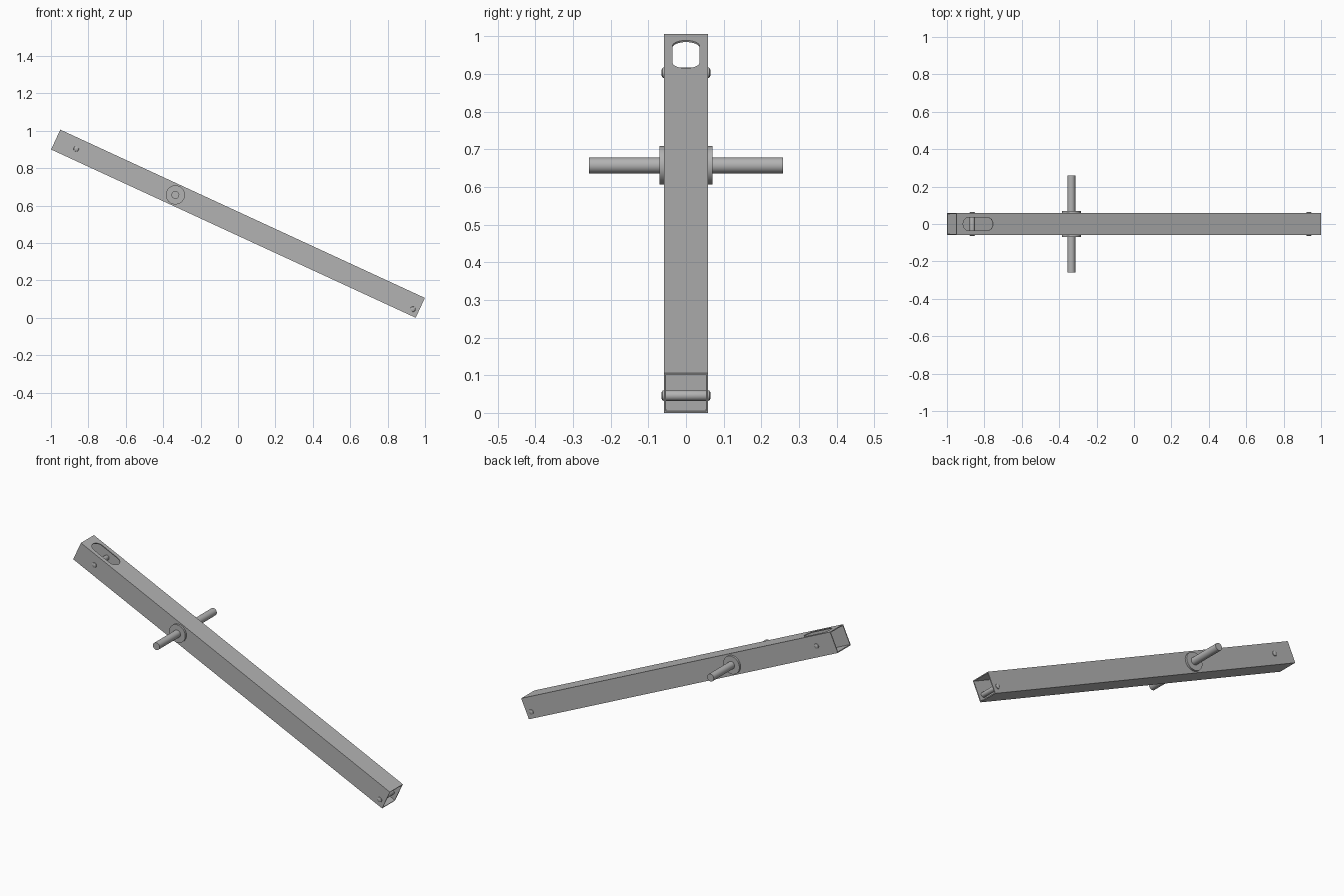
import bpy, bmesh, math
from mathutils import Matrix, Vector

old = bpy.data.objects.get("Cube")
if old:
    bpy.data.objects.remove(old, do_unlink=True)

steel = bpy.data.materials.new("grey steel")
steel.use_nodes = True
COLOUR = (0.45, 0.45, 0.45, 1)
steel.diffuse_color = COLOUR
steel.node_tree.nodes["Principled BSDF"].inputs["Base Color"].default_value = COLOUR

LENGTH, SIZE, WALL = 2.147, 0.117, 0.005
TILT = Matrix.Translation((0, 0, 0.503)) @ Matrix.Rotation(math.atan2(0.9, 1.95), 4, 'Y')


def make_object(name, bm):
    bmesh.ops.recalc_face_normals(bm, faces=bm.faces)
    mesh = bpy.data.meshes.new(name)
    bm.to_mesh(mesh)
    bm.free()
    mesh.materials.append(steel)
    obj = bpy.data.objects.new(name, mesh)
    bpy.context.collection.objects.link(obj)
    return obj


def extrude_outline(bm, points, offset):
    face = bm.faces.new([bm.verts.new(p) for p in points])
    result = bmesh.ops.extrude_face_region(bm, geom=[face])
    moved = [v for v in result["geom"] if isinstance(v, bmesh.types.BMVert)]
    bmesh.ops.translate(bm, verts=moved, vec=offset)


def turned_part(name, x, z, profile, sides=32):
    """Solid turned about the y axis from (radius, y) points."""
    bm = bmesh.new()
    rings = []
    for r, y in profile:
        angles = [2 * math.pi * i / sides for i in range(sides)]
        rings.append([bm.verts.new((x + r * math.cos(a), y, z + r * math.sin(a)))
                      for a in angles])
    for a, b in zip(rings, rings[1:]):
        for i in range(sides):
            j = (i + 1) % sides
            bm.faces.new((a[i], a[j], b[j], b[i]))
    bm.faces.new(rings[0])
    bm.faces.new(rings[-1])
    obj = make_object(name, bm)
    bpy.ops.object.select_all(action='DESELECT')
    obj.select_set(True)
    bpy.context.view_layer.objects.active = obj
    bpy.ops.object.shade_smooth_by_angle(angle=math.radians(35))
    return obj


# Open square tube
bm = bmesh.new()
loops = []
for end in (-LENGTH / 2, LENGTH / 2):
    for half in (SIZE / 2, SIZE / 2 - WALL):
        loops.append([bm.verts.new((end, sy * half, sz * half))
                      for sy, sz in ((-1, -1), (1, -1), (1, 1), (-1, 1))])
outer_a, inner_a, outer_b, inner_b = loops
for a, b in ((outer_a, outer_b), (outer_b, inner_b), (inner_b, inner_a), (inner_a, outer_a)):
    for i in range(4):
        j = (i + 1) % 4
        bm.faces.new((a[i], a[j], b[j], b[i]))
tube = make_object("square_tube", bm)

# Rounded slot through the top wall
slot_centre = TILT.inverted() @ Vector((-0.835, 0, 0.949))
bm = bmesh.new()
radius, straight = 0.036, 0.052
outline = []
for side in (1, -1):
    for i in range(17):
        a = math.pi * (i / 16 - 0.5)
        outline.append((slot_centre.x + side * (straight + radius * math.cos(a)),
                        side * radius * math.sin(a), 0.03))
extrude_outline(bm, outline, (0, 0, 0.06))
cutter = make_object("slot_cutter", bm)
cutter.hide_render = True
cut = tube.modifiers.new("slot", 'BOOLEAN')
cut.operation = 'DIFFERENCE'
cut.solver = 'EXACT'
cut.object = cutter
bpy.context.view_layer.objects.active = tube
tube.select_set(True)
bpy.ops.object.modifier_apply(modifier=cut.name)
bpy.data.objects.remove(cutter, do_unlink=True)
tube.data.transform(TILT)

# Cross pins with chamfered heads at both ends of the tube
for name, x, z in (("upper_pin", -0.865, 0.903), ("lower_pin", 0.935, 0.046)):
    half = [(0.014, 0.059), (0.013, 0.062), (0.008, 0.065)]
    turned_part(name, x, z, [(r, -y) for r, y in reversed(half)] + half)

# Pivot shaft and its bosses
PIVOT = (-0.335, 0.657)
turned_part("pivot_shaft", *PIVOT, [(0.021, -0.258), (0.021, 0.258)])
turned_part("pivot_boss", *PIVOT, [(0.051, -0.07), (0.051, 0.07)], 48)
